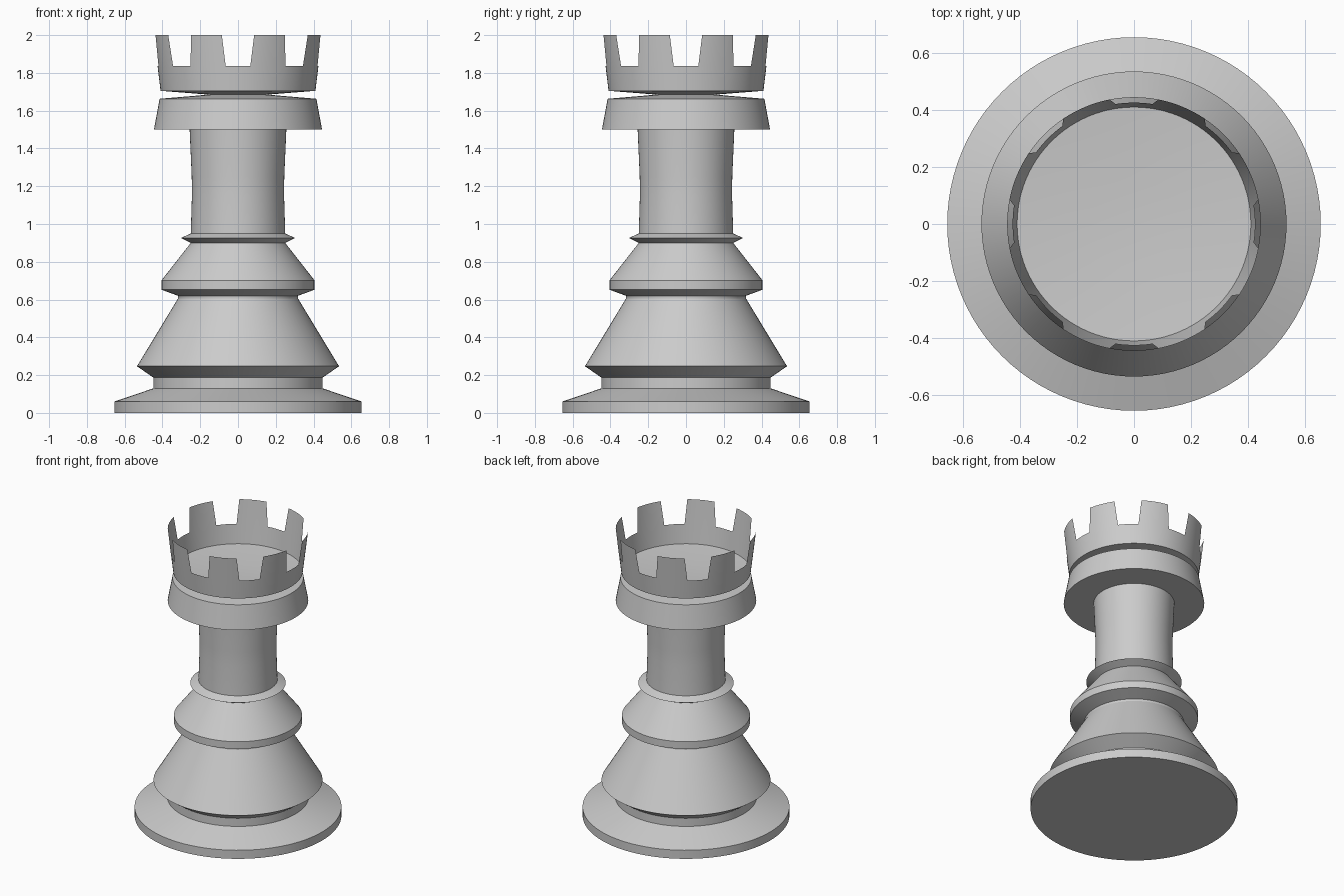
import bpy, bmesh
from math import cos, sin, radians, tau

if "Cube" in bpy.data.objects:
    bpy.data.objects.remove(bpy.data.objects["Cube"])

SEGMENTS = 96


def finish(bm, name):
    mesh = bpy.data.meshes.new(name)
    bm.to_mesh(mesh)
    bm.free()
    obj = bpy.data.objects.new(name, mesh)
    bpy.context.collection.objects.link(obj)
    bpy.ops.object.select_all(action='DESELECT')
    obj.select_set(True)
    bpy.context.view_layer.objects.active = obj
    bpy.ops.object.shade_smooth_by_angle(angle=radians(20))
    return obj


def ring(bm, r, z, angles):
    return [bm.verts.new((r * cos(a), r * sin(a), z)) for a in angles]


def bridge(bm, low, high, closed=True):
    n = len(low)
    for i in range(n if closed else n - 1):
        j = (i + 1) % n
        bm.faces.new((low[i], low[j], high[j], high[i]))


def lathe(name, profile, cap_bottom=False):
    bm = bmesh.new()
    angles = [tau * i / SEGMENTS for i in range(SEGMENTS)]
    rings = [ring(bm, r, z, angles) for r, z in profile]
    for low, high in zip(rings, rings[1:]):
        bridge(bm, low, high)
    if cap_bottom:
        bm.faces.new(rings[0][::-1])
    return finish(bm, name)


# Turned body, from the foot up
lathe("foot", [(0.655, 0), (0.655, 0.06), (0.448, 0.13), (0.448, 0.187)], True)
lathe("skirt", [(0.448, 0.187), (0.535, 0.247), (0.318, 0.605), (0.318, 0.62)])
lathe("shoulder", [(0.318, 0.62), (0.405, 0.652), (0.405, 0.702), (0.25, 0.9)])
lathe("neck_ring", [(0.25, 0.9), (0.302, 0.926), (0.25, 0.95)])
lathe("shaft", [(0.25, 0.95), (0.244, 1.15), (0.245, 1.25), (0.256, 1.5)])
lathe("head_collar", [(0.256, 1.5), (0.445, 1.5), (0.415, 1.663), (0.155, 1.685)])

# Crown: thin flared cup with a dished floor and eight tapered notches
NOTCHES, STEPS = 8, 8
LOW_HALF, TOP_HALF = 8.8, 11.1   # half notch width in degrees
pitch = 360 / NOTCHES
bm = bmesh.new()
angles = []
for k in range(NOTCHES):
    c = k * pitch
    angles += [radians(c + LOW_HALF + (pitch - 2 * LOW_HALF) * i / STEPS)
               for i in range(STEPS + 1)]
    angles += [radians(c + pitch + LOW_HALF * (i - 2) / 2) for i in (1, 2, 3)]
floor_edge = ring(bm, 0.155, 1.685, angles)
rim = ring(bm, 0.41, 1.705, angles)
sill = ring(bm, 0.426, 1.837, angles)
bm.faces.new(floor_edge[::-1])
bridge(bm, floor_edge, rim)
bridge(bm, rim, sill)
for k in range(NOTCHES):
    start = k * (STEPS + 4)
    low = sill[start:start + STEPS + 1]
    top = ring(bm, 0.445, 2.0,
               [radians(k * pitch + TOP_HALF + (pitch - 2 * TOP_HALF) * i / STEPS)
                for i in range(STEPS + 1)])
    bridge(bm, low, top, closed=False)
finish(bm, "crown")
